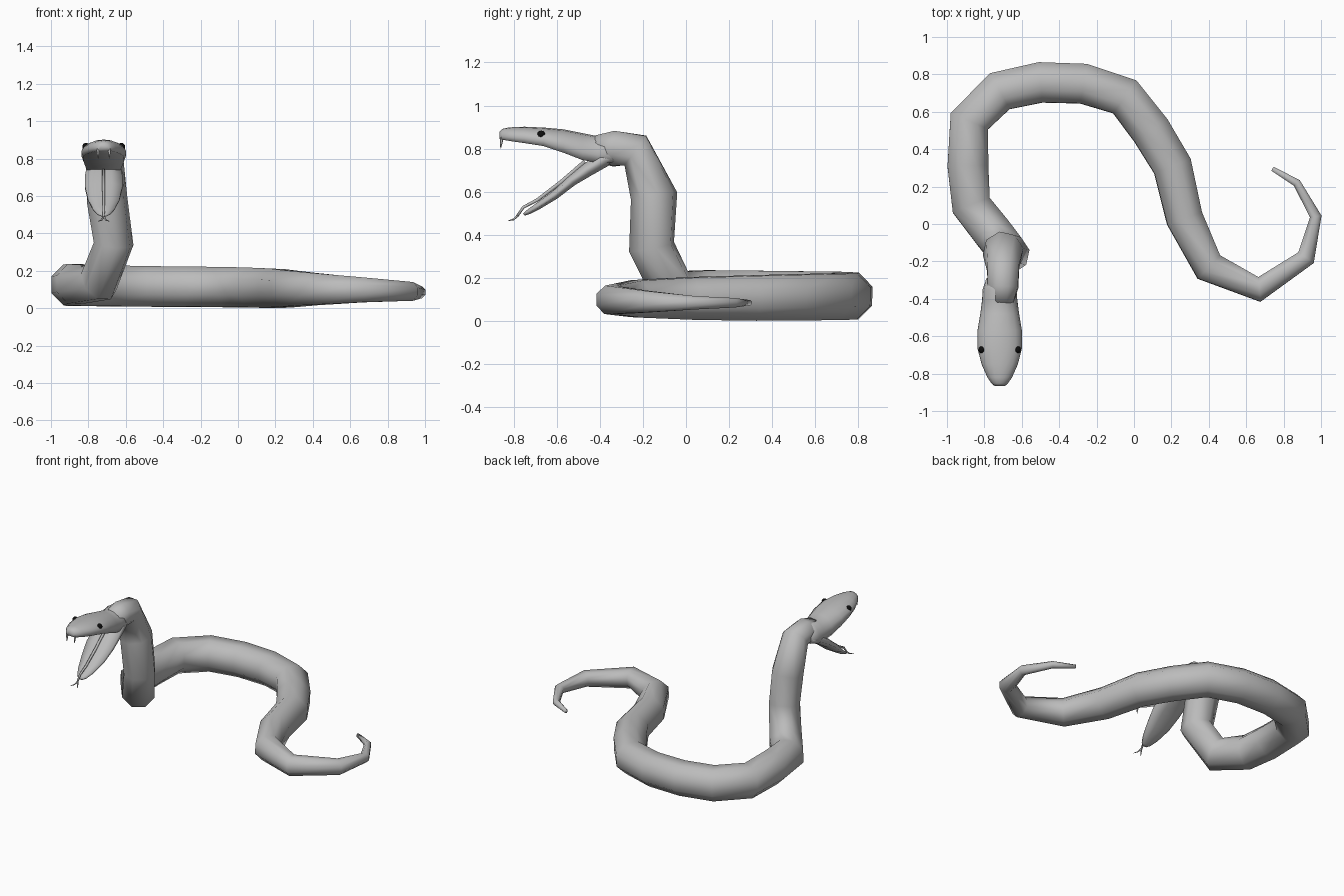
import bpy, bmesh, math
from mathutils import Vector


def material(name, rgb):
    m = bpy.data.materials.new(name)
    m.diffuse_color = (*rgb, 1)
    return m


SKIN = material("grey skin", (0.5, 0.5, 0.5))
BLACK = material("eye black", (0.004, 0.004, 0.004))


def finish(name, bm, mat, smooth=True):
    bmesh.ops.recalc_face_normals(bm, faces=bm.faces)
    me = bpy.data.meshes.new(name)
    bm.to_mesh(me)
    bm.free()
    for p in me.polygons:
        p.use_smooth = smooth
    me.materials.append(mat)
    ob = bpy.data.objects.new(name, me)
    bpy.context.collection.objects.link(ob)
    return ob


def loft(name, rings, mat=SKIN):
    """Skin a list of equal point rings and cap both ends."""
    bm = bmesh.new()
    vs = [[bm.verts.new(p) for p in r] for r in rings]
    n = len(vs[0])
    for a, b in zip(vs, vs[1:]):
        for i in range(n):
            j = (i + 1) % n
            bm.faces.new((a[i], a[j], b[j], b[i]))
    bm.faces.new(vs[0])
    bm.faces.new(vs[-1])
    return finish(name, bm, mat)


def ring(c, side, up, w, h, n=8):
    k = 1 / math.cos(math.pi / n)
    angles = [2 * math.pi * (i + 0.5) / n for i in range(n)]
    return [c + side * (math.cos(a) * w * k) + up * (math.sin(a) * h * k) for a in angles]


def sweep(name, path, n=8, mat=SKIN):
    """Tube along (x, y, z, radius) points with a transported frame."""
    pts = [Vector(p[:3]) for p in path]
    up, rings, last = Vector((0, 0, 1)), [], len(pts) - 1
    for i, p in enumerate(pts):
        d1 = (p - pts[max(i - 1, 0)]).normalized()
        d2 = (pts[min(i + 1, last)] - p).normalized()
        t = (d1 + d2).normalized()
        up = (up - t * up.dot(t)).normalized()
        rings.append(ring(p, t.cross(up), up, path[i][3], path[i][3], n))
    return loft(name, rings, mat)


# Coiled body from tail tip to raised neck
sweep("body", [
    (0.74, 0.295, 0.085, 0.012), (0.87, 0.22, 0.085, 0.022),
    (0.972, 0.04, 0.085, 0.031), (0.92, -0.18, 0.09, 0.05),
    (0.67, -0.35, 0.098, 0.066), (0.40, -0.23, 0.103, 0.086),
    (0.27, 0.03, 0.105, 0.098), (0.205, 0.31, 0.107, 0.104),
    (0.09, 0.50, 0.11, 0.106), (-0.05, 0.68, 0.113, 0.107),
    (-0.27, 0.75, 0.115, 0.107), (-0.50, 0.757, 0.117, 0.108),
    (-0.717, 0.71, 0.12, 0.109), (-0.88, 0.55, 0.122, 0.109),
    (-0.888, 0.31, 0.125, 0.109), (-0.87, 0.10, 0.13, 0.106),
    (-0.745, -0.06, 0.14, 0.105), (-0.665, -0.16, 0.345, 0.100),
    (-0.70, -0.148, 0.58, 0.102), (-0.70, -0.235, 0.792, 0.084),
    (-0.70, -0.335, 0.80, 0.081), (-0.705, -0.42, 0.80, 0.06)])

X, Z = Vector((1, 0, 0)), Vector((0, 0, 1))
MID = -0.718

# Upper head: domed top, flat palate
ARC = 8
rings = []
for y, top, low, w in [
        (-0.29, 0.84, 0.75, 0.07), (-0.35, 0.872, 0.735, 0.092),
        (-0.41, 0.858, 0.735, 0.094), (-0.48, 0.872, 0.747, 0.104),
        (-0.57, 0.89, 0.782, 0.119), (-0.66, 0.898, 0.812, 0.12),
        (-0.75, 0.902, 0.826, 0.097), (-0.82, 0.899, 0.836, 0.066),
        (-0.852, 0.892, 0.842, 0.044), (-0.866, 0.878, 0.846, 0.026)]:
    base = low + (top - low) * 0.3
    r = [Vector((MID + w * math.cos(math.pi * i / ARC), y,
                 base + (top - base) * math.sin(math.pi * i / ARC))) for i in range(ARC + 1)]
    r += [Vector((MID + s * w, y, low)) for s in (-0.9, 0.9)]
    rings.append(r)
loft("upper_head", rings)

# Lower jaw, hanging open
jaw_up = Vector((0, -0.63, 0.77))
loft("lower_jaw", [ring(Vector((MID, y, z)), X, jaw_up, w, h) for y, z, h, w in [
    (-0.31, 0.78, 0.04, 0.075), (-0.38, 0.752, 0.038, 0.09),
    (-0.46, 0.70, 0.032, 0.1), (-0.53, 0.651, 0.025, 0.101),
    (-0.61, 0.584, 0.02, 0.085), (-0.69, 0.531, 0.016, 0.058),
    (-0.735, 0.504, 0.011, 0.034), (-0.752, 0.494, 0.006, 0.015)]])

# Forked tongue
sweep("tongue", [(MID, -0.47, 0.74, 0.008), (MID, -0.58, 0.645, 0.008),
                 (MID, -0.69, 0.562, 0.007), (MID, -0.755, 0.528, 0.006),
                 (MID, -0.785, 0.485, 0.005)], 6)
for s, label in ((-1, "left"), (1, "right")):
    sweep("tongue_fork_" + label, [(MID, -0.78, 0.49, 0.005),
                                   (MID + s * 0.012, -0.80, 0.472, 0.004),
                                   (MID + s * 0.03, -0.826, 0.465, 0.001)], 6)
    # Fangs
    sweep("fang_" + label, [(MID + s * 0.03, -0.853, 0.855, 0.007),
                            (MID + s * 0.03, -0.858, 0.825, 0.005),
                            (MID + s * 0.03, -0.86, 0.80, 0.001)], 6)
    # Eyes
    bm = bmesh.new()
    bmesh.ops.create_uvsphere(bm, u_segments=12, v_segments=8, radius=0.019)
    eye = finish("eye_" + label, bm, BLACK)
    eye.location = (MID + s * 0.095, -0.672, 0.865)
